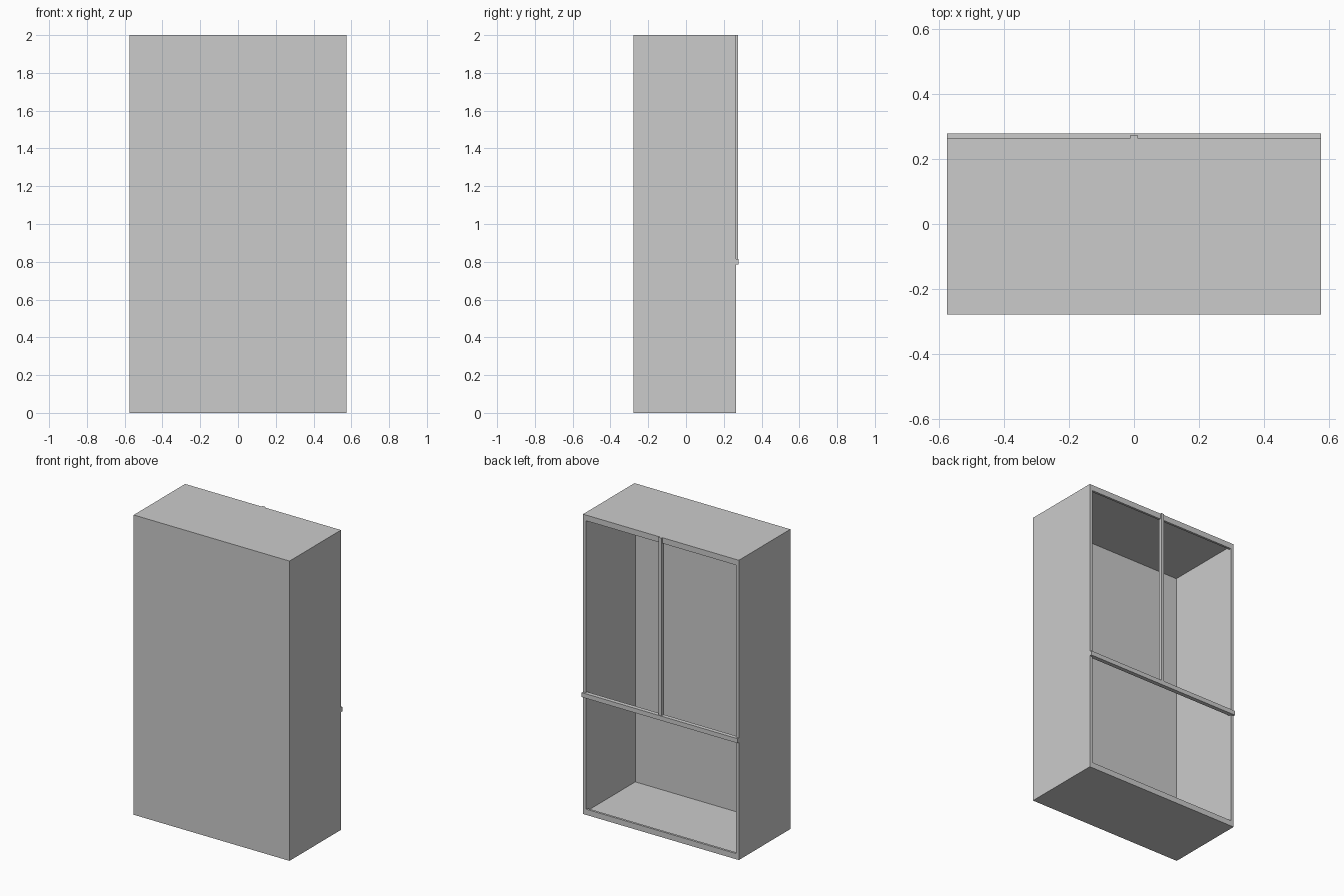
import bpy, bmesh

if "Cube" in bpy.data.objects:
    bpy.data.objects.remove(bpy.data.objects["Cube"])


def finish(bm, name):
    bmesh.ops.recalc_face_normals(bm, faces=bm.faces)
    mesh = bpy.data.meshes.new(name)
    bm.to_mesh(mesh)
    bm.free()
    obj = bpy.data.objects.new(name, mesh)
    bpy.context.collection.objects.link(obj)
    return obj


def loft(name, rings):
    """Join rectangles (half_width, z_low, z_high, y) in order and cap both ends."""
    bm = bmesh.new()
    loops = [[bm.verts.new((x, y, z)) for x, z in ((-w, lo), (w, lo), (w, hi), (-w, hi))]
             for w, lo, hi, y in rings]
    for a, b in zip(loops, loops[1:]):
        for i in range(4):
            j = (i + 1) % 4
            bm.faces.new((a[i], a[j], b[j], b[i]))
    bm.faces.new(loops[0])
    bm.faces.new(loops[-1])
    return finish(bm, name)


HALF, HEIGHT, FRONT, BACK, WALL, LIP = 0.575, 2.0, -0.278, 0.264, 0.02, 0.038

# Hollow cabinet: outer skin, opening with a small lip, then the inner skin
loft("cabinet_shell", [
    (HALF, 0, HEIGHT, FRONT),
    (HALF, 0, HEIGHT, BACK),
    (HALF - WALL - 0.001, LIP, HEIGHT - LIP, BACK),
    (HALF - WALL - 0.001, LIP, HEIGHT - LIP, BACK - 0.015),
    (HALF - WALL, WALL, HEIGHT - WALL, BACK - 0.015),
    (HALF - WALL, WALL, HEIGHT - WALL, FRONT + WALL),
])

# Horizontal rail across the opening
loft("cross_rail", [(HALF, 0.785, 0.815, 0.25), (HALF, 0.785, 0.815, 0.278)])

# Vertical divider above the rail
loft("upper_divider", [(0.011, 0.815, HEIGHT, 0.25), (0.011, 0.815, HEIGHT, 0.274)])
